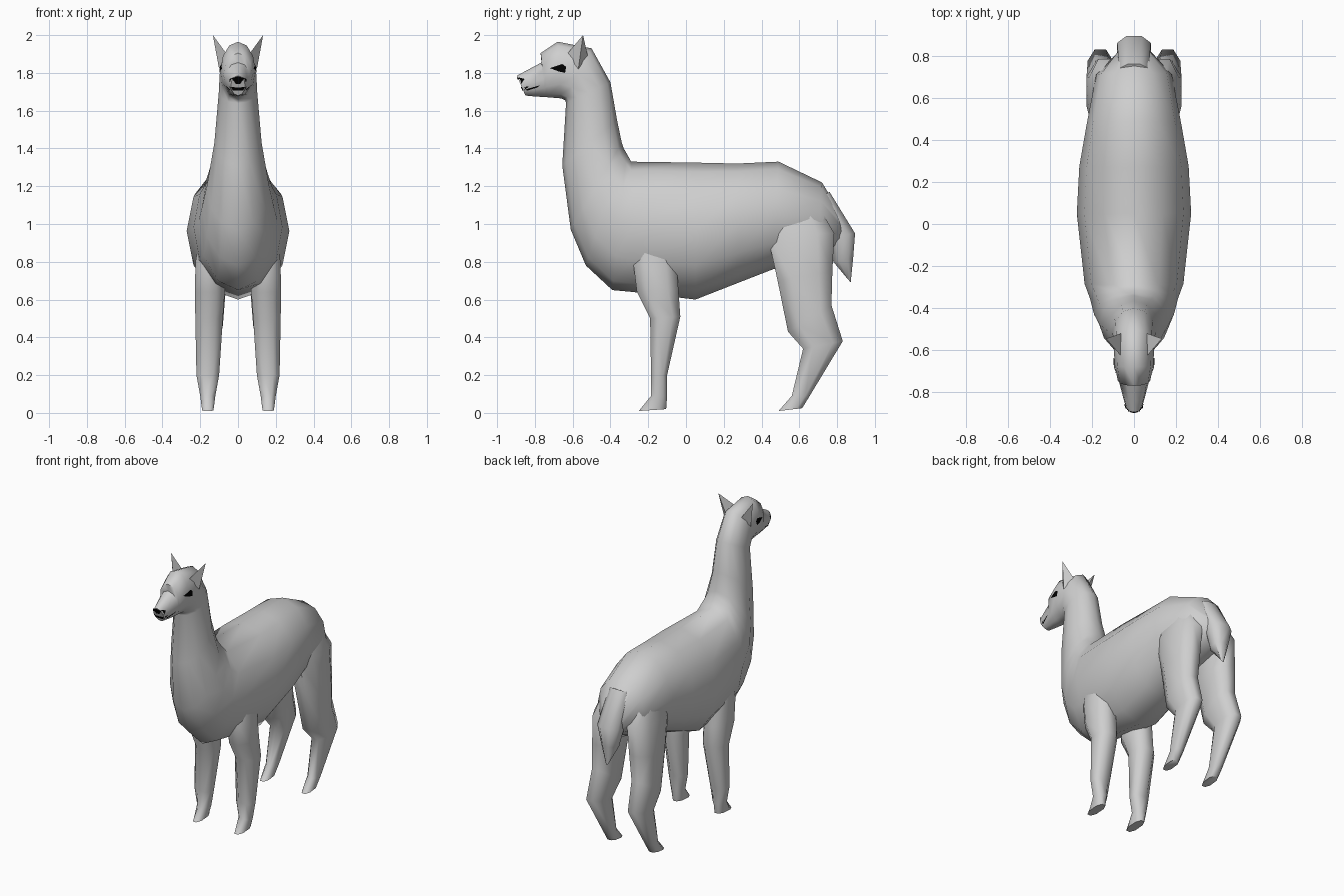
import bpy, bmesh, math
from mathutils import Vector
from mathutils.bvhtree import BVHTree

if "Cube" in bpy.data.objects:
    bpy.data.objects.remove(bpy.data.objects["Cube"])


def material(name, rgb):
    m = bpy.data.materials.new(name)
    m.diffuse_color = (*rgb, 1)
    m.use_nodes = True
    m.node_tree.nodes["Principled BSDF"].inputs["Base Color"].default_value = m.diffuse_color
    return m


WOOL = material("pale wool", (0.62, 0.62, 0.62))
BLACK = material("black", (0.0, 0.0, 0.0))

ROUND = [(math.cos(i * math.tau / 12), math.sin(i * math.tau / 12)) for i in range(12)]
BOXY = [(1, .45), (.5, 1), (-.5, 1), (-1, .45), (-1, -.45), (-.5, -1), (.5, -1), (1, -.45)]


def finish(name, bm, mat, angle=60):
    mesh = bpy.data.meshes.new(name)
    bm.to_mesh(mesh)
    ob = bpy.data.objects.new(name, mesh)
    bpy.context.collection.objects.link(ob)
    mesh.materials.append(mat)
    bpy.ops.object.select_all(action='DESELECT')
    ob.select_set(True)
    bpy.context.view_layer.objects.active = ob
    bpy.ops.object.shade_smooth_by_angle(angle=math.radians(angle))
    return ob


def loft(rings, profile, flip=1):
    """Each ring: y, z of one end, y, z of the other end, then x from and x to."""
    bm = bmesh.new()
    loops = []
    for ya, za, yb, zb, x0, x1 in rings:
        loop = []
        for u, v in profile:
            t = (1 - u) / 2
            x = (x0 + x1) / 2 + v * (x1 - x0) / 2
            loop.append(bm.verts.new((flip * x, ya + (yb - ya) * t, za + (zb - za) * t)))
        loops.append(loop)
    n = len(profile)
    for a, b in zip(loops, loops[1:]):
        for i in range(n):
            bm.faces.new((a[i], a[(i + 1) % n], b[(i + 1) % n], b[i]))
    bm.faces.new(loops[0])
    bm.faces.new(loops[-1])
    bmesh.ops.recalc_face_normals(bm, faces=bm.faces)
    return bm


# Torso, neck and head in one skin: back line, belly line, half width
spine = [
    (.87, .97, .80, .88, .06), (.72, 1.22, .70, .82, .18),
    (.49, 1.33, .46, .76, .225), (.27, 1.32, .28, .69, .26),
    (.05, 1.325, .05, .60, .272), (-.29, 1.33, -.28, .64, .235),
    (-.315, 1.375, -.39, .65, .21), (-.33, 1.40, -.53, .78, .19),
    (-.34, 1.43, -.61, .97, .165), (-.365, 1.55, -.655, 1.31, .125),
    (-.40, 1.75, -.635, 1.64, .102), (-.50, 1.93, -.64, 1.655, .097),
    (-.68, 1.965, -.66, 1.665, .092), (-.77, 1.905, -.72, 1.67, .077),
    (-.765, 1.855, -.745, 1.672, .07), (-.84, 1.815, -.80, 1.675, .053),
    (-.895, 1.785, -.85, 1.68, .038),
]
body_bm = loft([(*r[:4], -r[4], r[4]) for r in spine], ROUND)
finish("body", body_bm, WOOL)
skin = BVHTree.FromBMesh(body_bm)

# Tail
tail = [(.76, 1.17, .68, 1.13, -.07, .07), (.895, .95, .76, .93, -.08, .08),
        (.885, .82, .78, .80, -.05, .05), (.872, .69, .855, .71, -.01, .01)]
finish("tail", loft(tail, BOXY), WOOL)

# Legs: front edge, back edge, inner and outer x
front_leg = [
    (-.25, 1.02, -.06, 1.02, .08, .19), (-.28, .80, -.05, .80, .07, .225),
    (-.26, .64, -.04, .65, .07, .228), (-.19, .50, -.03, .51, .08, .226),
    (-.185, .20, -.10, .20, .10, .22), (-.185, .09, -.10, .09, .12, .20),
    (-.25, .01, -.105, .02, .13, .19),
]
hind_leg = [
    (.44, 1.08, .70, 1.10, .06, .17), (.43, .95, .785, .95, .05, .215),
    (.485, .70, .775, .75, .06, .225), (.54, .43, .77, .57, .08, .225),
    (.62, .34, .83, .38, .10, .22), (.56, .09, .655, .09, .125, .195),
    (.49, .01, .615, .025, .13, .19),
]
for side, s in (("right", 1), ("left", -1)):
    finish("front_leg_" + side, loft(front_leg, BOXY, s), WOOL)
    finish("hind_leg_" + side, loft(hind_leg, BOXY, s), WOOL)

    # Pointed ears
    bm = bmesh.new()
    a, b, c, tip = [bm.verts.new((s * x, y, z)) for x, y, z in
                    ((.06, -.63, 1.90), (.10, -.57, 1.82), (.06, -.52, 1.89), (.133, -.545, 2.0))]
    for f in ((a, b, c), (a, b, tip), (b, c, tip), (c, a, tip)):
        bm.faces.new(f)
    bmesh.ops.recalc_face_normals(bm, faces=bm.faces)
    finish("ear_" + side, bm, WOOL, 30)


def marking(name, outline, direction):
    """Thin dark patch laid onto the skin along a direction."""
    d = Vector(direction)
    bm = bmesh.new()
    verts = [bm.verts.new((-d.x, p, q) if d.x else (p, -2, q)) for p, q in outline]
    bm.faces.new(verts)
    bmesh.ops.triangulate(bm, faces=bm.faces)
    bmesh.ops.subdivide_edges(bm, edges=bm.edges, cuts=3, use_grid_fill=True)
    missed = []
    for v in bm.verts:
        hit, normal, _, _ = skin.ray_cast(v.co, d)
        if hit is None:
            missed.append(v)
        else:
            v.co = hit - d * .005
    bmesh.ops.delete(bm, geom=missed, context='VERTS')
    bmesh.ops.recalc_face_normals(bm, faces=bm.faces)
    for f in bm.faces:
        if f.normal.dot(d) > 0:
            f.normal_flip()
    finish(name, bm, BLACK)


# Eyes and mouth corners on both sides
eye = [(-.72, 1.825), (-.655, 1.847), (-.635, 1.832), (-.64, 1.80), (-.675, 1.808)]
mouth_side = [(-.865, 1.708), (-.77, 1.735), (-.79, 1.722), (-.86, 1.70)]
nose_side = [(-.893, 1.778), (-.855, 1.768), (-.872, 1.742), (-.878, 1.742)]
for side, s in (("right", 1), ("left", -1)):
    marking("eye_" + side, eye, (-s, 0, 0))
    marking("mouth_corner_" + side, mouth_side, (-s, 0, 0))
    marking("nostril_" + side, nose_side, (-s, 0, 0))

# Nose and mouth seen from the front
marking("nose", [(-.033, 1.772), (0, 1.782), (.033, 1.772), (.012, 1.742), (-.012, 1.742)], (0, 1, 0))
marking("mouth", [(-.046, 1.727), (0, 1.722), (.046, 1.727), (.035, 1.706), (-.035, 1.706)], (0, 1, 0))
